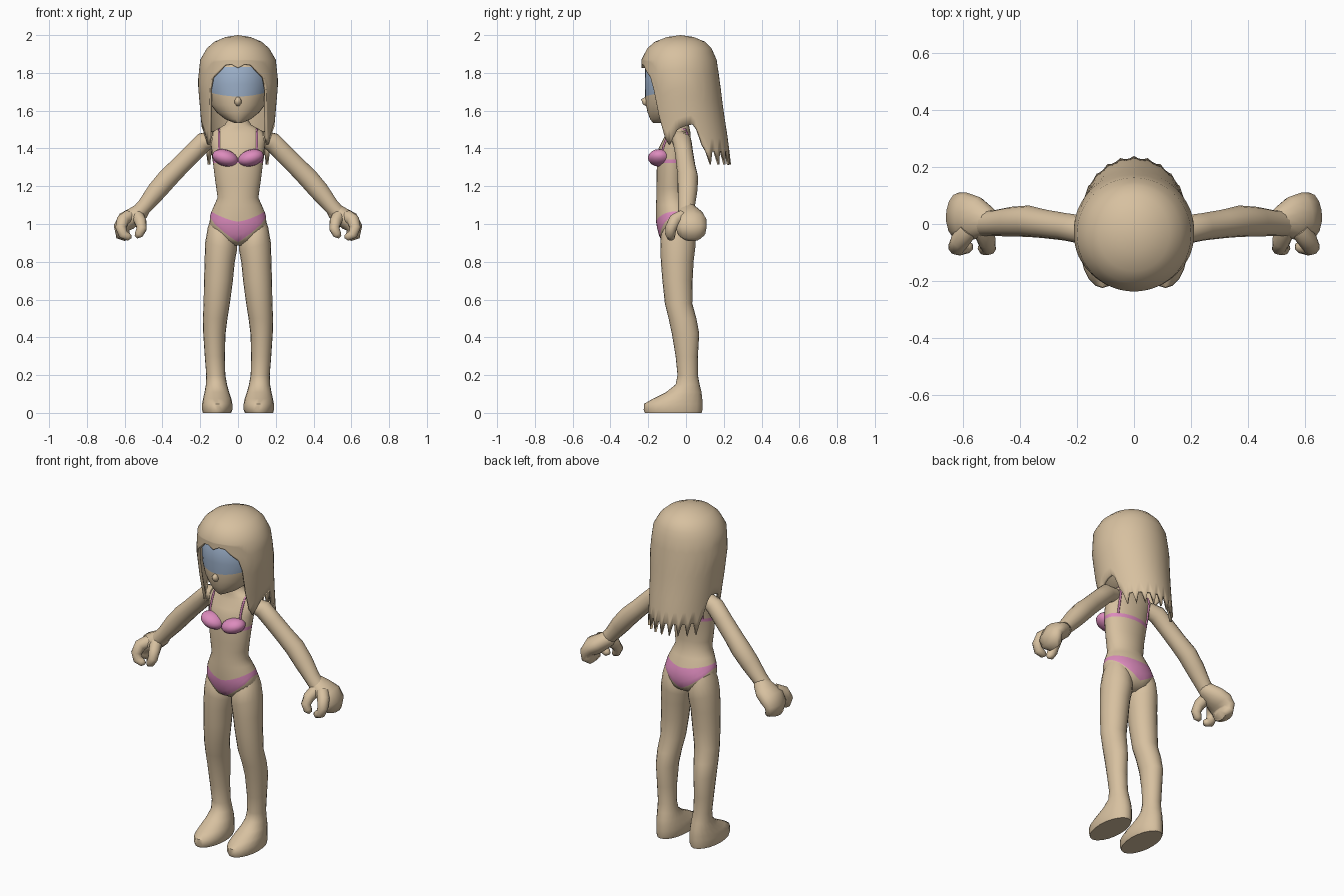
import bpy, bmesh, math
from mathutils import Vector


def colour(name, rgb):
    m = bpy.data.materials.new(name)
    m.diffuse_color = (*rgb, 1)
    return m


TAN = colour("tan", (0.68, 0.53, 0.35))
PINK = colour("pink", (0.72, 0.26, 0.51))
BLUE = colour("grey_blue", (0.33, 0.43, 0.58))


def skin_rings(name, rings, mats=(TAN,), rule=None, caps=True, mirror=False, angle=50):
    """Closed surface through rings of points; rule(row, column) picks the material."""
    bm = bmesh.new()
    vs = [[bm.verts.new(p) for p in r] for r in rings]
    n = len(rings[0])
    for i in range(len(vs) - 1):
        for j in range(n):
            k = (j + 1) % n
            f = bm.faces.new((vs[i][j], vs[i][k], vs[i + 1][k], vs[i + 1][j]))
            f.material_index = rule(i, j) if rule else 0
    if caps:
        bm.faces.new(vs[0])
        bm.faces.new(vs[-1])
    bmesh.ops.remove_doubles(bm, verts=bm.verts, dist=1e-5)
    bmesh.ops.recalc_face_normals(bm, faces=bm.faces)
    me = bpy.data.meshes.new(name)
    bm.to_mesh(me)
    bm.free()
    for m in mats:
        me.materials.append(m)
    me.polygons.foreach_set("use_smooth", [True] * len(me.polygons))
    me.set_sharp_from_angle(angle=math.radians(angle))
    ob = bpy.data.objects.new(name, me)
    bpy.context.collection.objects.link(ob)
    if mirror:
        ob.modifiers.new("mirror", 'MIRROR').use_mirror_merge = False
    return ob


def profile(table, z):
    """Interpolate (z, half width, front y, back y) rows at height z."""
    z = min(max(z, table[0][0]), table[-1][0])
    for a, b in zip(table, table[1:]):
        if z <= b[0]:
            t = (z - a[0]) / (b[0] - a[0])
            return [a[i] + (b[i] - a[i]) * t for i in (1, 2, 3)]


def on_profile(table, z, a):
    """Point at height z and angle a, where a = 0 faces forward."""
    w, f, b = profile(table, z)
    return (w * math.sin(a), (f + b) / 2 - (b - f) / 2 * math.cos(a), z)


def tube(name, pts, sides=12, mat=TAN, mirror=True):
    """Tube along (x, y, z, depth radius, other radius) points."""
    P = [Vector(p[:3]) for p in pts]
    rings = []
    for i, p in enumerate(pts):
        t = (P[min(i + 1, len(P) - 1)] - P[max(i - 1, 0)]).normalized()
        ref = Vector((0, 1, 0)) if abs(t.y) < 0.8 else Vector((1, 0, 0))
        u = (ref - t * ref.dot(t)).normalized()
        v = t.cross(u)
        rings.append([P[i] + u * p[3] * math.cos(a) + v * p[4] * math.sin(a)
                      for a in (2 * math.pi * k / sides for k in range(sides))])
    return skin_rings(name, rings, (mat,), mirror=mirror, angle=70)


# Torso with neck; swimwear edges follow curved rows so the colours cut cleanly
BODY = [(0.885, 0.07, -0.085, 0.0), (0.91, 0.12, -0.13, 0.045), (0.95, 0.15, -0.147, 0.06),
        (1.0, 0.16, -0.158, 0.062), (1.06, 0.143, -0.16, 0.042), (1.14, 0.108, -0.157, 0.005),
        (1.24, 0.122, -0.155, 0.0), (1.32, 0.132, -0.155, 0.008), (1.40, 0.14, -0.145, 0.02),
        (1.46, 0.15, -0.115, 0.025), (1.495, 0.125, -0.1, 0.022), (1.525, 0.07, -0.095, 0.015),
        (1.55, 0.055, -0.09, 0.01), (1.62, 0.055, -0.09, 0.01)]
# rows: height at side, front centre, back centre
ROWS = [(0.885, 0.885, 0.885), (0.96, 0.895, 0.90), (1.04, 0.905, 0.925), (1.05, 0.94, 0.965),
        (1.058, 0.98, 1.01), (1.066, 1.012, 1.045)]
ROWS += [(z, z, z) for z in (1.1, 1.14, 1.19, 1.24, 1.322, 1.342, 1.40, 1.43, 1.46, 1.48,
                             1.495, 1.51, 1.525, 1.55, 1.62)]
N = 36
rings = []
for side, front, back in ROWS:
    ring = []
    for j in range(N):
        a = 2 * math.pi * j / N
        c = front if math.cos(a) > 0 else back
        ring.append(on_profile(BODY, c + (side - c) * abs(math.sin(a)) ** 1.35, a))
    rings.append(ring)
skin_rings("torso", rings, (TAN, PINK), lambda i, j: int(2 <= i <= 4 or i == 10), angle=70)

# Swim top cups
cup = []
for i in range(11):
    t = math.pi * i / 10
    cup.append([(0.068 + 0.068 * math.cos(t), -0.14 - 0.062 * math.sin(t) * math.cos(a),
                 1.35 + 0.012 * math.cos(t) + 0.045 * math.sin(t) * math.sin(a))
                for a in (2 * math.pi * k / 16 for k in range(16))])
skin_rings("swim_top_cup", cup, (PINK,), caps=False, mirror=True, angle=80)

# Shoulder straps follow the torso surface front to back
strap = []
for s in (-1, 1):
    heights = (1.38, 1.41, 1.435, 1.46, 1.48, 1.497)
    for z in (heights if s < 0 else heights[::-1] + (1.34,)):
        w, f, b = profile(BODY, z)
        x = 0.1
        y = (f + b) / 2 + s * (b - f) / 2 * math.sqrt(max(0, 1 - (x / w) ** 2))
        strap.append((x, y + s * 0.002, z + 0.003, 0.006, 0.006))
tube("swim_top_strap", strap, 6, PINK)

# Legs and feet: z, inner x, outer x, front y, back y, tilt of the ring
LEG = [(0.0, 0.037, 0.186, -0.218, 0.083, 0), (0.015, 0.03, 0.19, -0.224, 0.087, 0),
       (0.048, 0.03, 0.19, -0.222, 0.087, 0), (0.075, 0.035, 0.185, -0.175, 0.086, 0),
       (0.11, 0.047, 0.177, -0.105, 0.082, 0), (0.15, 0.058, 0.17, -0.055, 0.072, 0),
       (0.2, 0.067, 0.168, -0.045, 0.063, 0), (0.3, 0.07, 0.176, -0.055, 0.063, 0),
       (0.42, 0.066, 0.184, -0.075, 0.07, 0), (0.5, 0.056, 0.186, -0.092, 0.055, 0),
       (0.58, 0.043, 0.182, -0.112, 0.033, 0), (0.7, 0.027, 0.18, -0.125, 0.035, 0),
       (0.8, 0.017, 0.177, -0.133, 0.04, 0), (0.88, 0.006, 0.174, -0.136, 0.05, 0.25),
       (0.935, 0.006, 0.16, -0.134, 0.05, 0.6), (0.98, 0.015, 0.148, -0.11, 0.035, 0.6)]
rings = []
for z, xi, xo, f, b, tilt in LEG:
    cx, rx, cy, ry = (xi + xo) / 2, (xo - xi) / 2, (f + b) / 2, (b - f) / 2
    rings.append([(cx + rx * math.sin(a), cy - ry * math.cos(a), z + tilt * rx * math.sin(a))
                  for a in (2 * math.pi * k / 20 for k in range(20))])
skin_rings("leg", rings, mirror=True)

# Arms
tube("arm", [(0.12, -0.035, 1.455, 0.045, 0.04), (0.18, -0.02, 1.435, 0.05, 0.052),
             (0.24, -0.01, 1.375, 0.048, 0.052), (0.31, 0.0, 1.305, 0.05, 0.052),
             (0.37, 0.01, 1.245, 0.055, 0.055), (0.43, 0.008, 1.175, 0.052, 0.053),
             (0.49, 0.003, 1.10, 0.045, 0.043), (0.53, 0.003, 1.055, 0.045, 0.042)], 14)

# Half-closed hands: palm, thumb and curled finger
tube("palm", [(0.485, 0.005, 1.09, 0.03, 0.03), (0.51, 0.01, 1.07, 0.05, 0.045),
              (0.55, 0.02, 1.04, 0.075, 0.05), (0.59, 0.025, 1.015, 0.085, 0.055),
              (0.615, 0.028, 0.98, 0.082, 0.045), (0.61, 0.03, 0.945, 0.072, 0.04),
              (0.585, 0.03, 0.93, 0.05, 0.025)], 14)
tube("thumb", [(0.53, -0.02, 1.04, 0.035, 0.035), (0.515, -0.06, 1.01, 0.032, 0.032),
               (0.51, -0.082, 0.975, 0.028, 0.028), (0.525, -0.085, 0.945, 0.024, 0.024),
               (0.54, -0.083, 0.93, 0.01, 0.01)], 10)
tube("finger", [(0.58, -0.02, 1.04, 0.035, 0.035), (0.61, -0.06, 1.02, 0.034, 0.034),
                (0.62, -0.08, 0.98, 0.03, 0.03), (0.608, -0.083, 0.945, 0.027, 0.027),
                (0.58, -0.08, 0.932, 0.022, 0.022), (0.565, -0.078, 0.935, 0.01, 0.01)], 10)

# Head with a blue band across the eyes
HEAD = [(1.535, 0.02, -0.175, -0.1), (1.555, 0.068, -0.19, -0.02), (1.59, 0.112, -0.203, 0.06),
        (1.63, 0.142, -0.212, 0.09), (1.675, 0.158, -0.216, 0.1), (1.74, 0.167, -0.218, 0.11),
        (1.83, 0.165, -0.216, 0.11), (1.9, 0.13, -0.17, 0.08)]
rings = []
for z, *_ in HEAD:
    ring = []
    for j in range(N):
        a = 2 * math.pi * j / N
        lift = 0.025 * math.sin(a) ** 2 if z == 1.675 else 0
        ring.append(on_profile(HEAD, z + lift, a))
    rings.append(ring)
skin_rings("head", rings, (TAN, BLUE), lambda i, j: int(i in (4, 5) and (j < 8 or j > 27)))
tube("nose", [(0, -0.205, 1.675, 0.005, 0.008), (0, -0.212, 1.655, 0.026, 0.018),
              (0, -0.212, 1.64, 0.018, 0.018), (0, -0.2, 1.622, 0.004, 0.006)], 8, mirror=False)

# Hair: a cap whose lower edge is fringe, side locks and jagged back
HAIR = [(1.3, 0.185, -0.185, 0.24), (1.45, 0.187, -0.2, 0.222), (1.6, 0.2, -0.222, 0.198),
        (1.75, 0.213, -0.236, 0.18), (1.87, 0.2, -0.236, 0.162), (1.93, 0.165, -0.205, 0.135),
        (1.965, 0.125, -0.165, 0.1), (1.99, 0.065, -0.1, 0.04), (2.0, 0.0, -0.03, -0.03)]
EDGE = [(0, 1.825), (10, 1.845), (20, 1.84), (30, 1.805), (40, 1.775), (46, 1.70), (52, 1.50),
        (58, 1.41), (66, 1.45), (76, 1.50), (90, 1.52), (103, 1.53), (110, 1.42)]


def edge_height(d):
    for (d0, z0), (d1, z1) in zip(EDGE, EDGE[1:]):
        if d <= d1:
            return z0 + (z1 - z0) * (d - d0) / (d1 - d0)
    return 1.315 if round(d / 5) % 3 == 0 else 1.385


M = 72
angles = [2 * math.pi * j / M for j in range(M)]
lows = [edge_height(min(j, M - j) * 360 / M) for j in range(M)]
rings = [[on_profile(HAIR, low + (1.87 - low) * t / 7, a) for a, low in zip(angles, lows)]
         for t in range(8)]
rings += [[on_profile(HAIR, z, a) for a in angles] for z in (1.905, 1.93, 1.965, 1.99, 2.0)]
hair = skin_rings("hair", rings, caps=False, angle=60)
solid = hair.modifiers.new("thickness", 'SOLIDIFY')
solid.thickness, solid.offset = 0.015, -1
